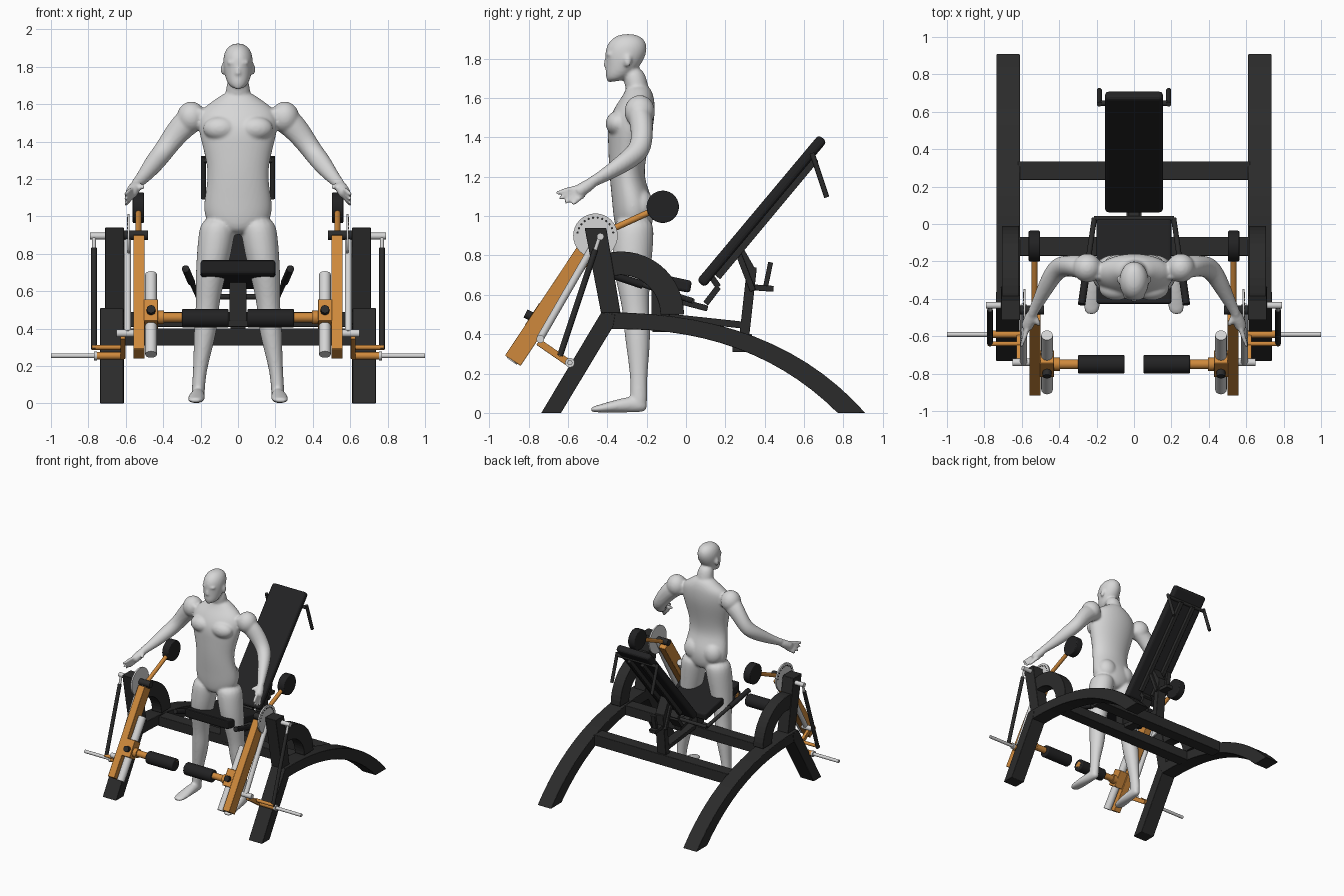
import bpy, bmesh, math
from mathutils import Vector, Matrix

if "Cube" in bpy.data.objects:
    bpy.data.objects.remove(bpy.data.objects["Cube"])


def material(name, r, g, b):
    m = bpy.data.materials.new(name)
    m.use_nodes = True
    m.diffuse_color = (r, g, b, 1)
    m.node_tree.nodes["Principled BSDF"].inputs["Base Color"].default_value = (r, g, b, 1)
    return m


BLACK = material("black paint", .024, .024, .024)
PAD = material("black padding", .016, .016, .017)
ORANGE = material("orange paint", .62, .25, .045)
STEEL = material("light steel", .66, .66, .66)
SKIN = material("pale grey figure", .68, .68, .68)


def finish(name, bm, mat, mirror=False, bevel=0, smooth=True):
    bmesh.ops.recalc_face_normals(bm, faces=bm.faces)
    me = bpy.data.meshes.new(name)
    bm.to_mesh(me)
    bm.free()
    me.materials.append(mat)
    ob = bpy.data.objects.new(name, me)
    bpy.context.collection.objects.link(ob)
    if smooth:
        bpy.ops.object.select_all(action='DESELECT')
        ob.select_set(True)
        bpy.context.view_layer.objects.active = ob
        bpy.ops.object.shade_smooth_by_angle(angle=math.radians(35))
    if bevel:
        mod = ob.modifiers.new("soft edges", 'BEVEL')
        mod.width, mod.segments, mod.limit_method = bevel, 3, 'ANGLE'
    if mirror:
        ob.modifiers.new("other side", 'MIRROR')
    return ob


def frame(p, q):
    """Matrix whose z runs from p to q, x staying sideways, centred between them."""
    p, q = Vector(p), Vector(q)
    d = (q - p).normalized()
    side = Vector((0, 1, 0)) if abs(d.x) > .9 else Vector((1, 0, 0))
    v = d.cross(side).normalized()
    u = v.cross(d)
    m = Matrix((u, v, d)).transposed().to_4x4()
    m.translation = (p + q) / 2
    return m, (q - p).length


def bar(name, p, q, w, h, mat=BLACK, mirror=False, bevel=.004):
    m, length = frame(p, q)
    bm = bmesh.new()
    bmesh.ops.create_cube(bm, size=1, matrix=m @ Matrix.Diagonal((w, h, length, 1)))
    return finish(name, bm, mat, mirror, bevel, False)


def rod(name, p, q, r, mat=STEEL, mirror=True, bevel=0, sides=24):
    m, length = frame(p, q)
    bm = bmesh.new()
    bmesh.ops.create_cone(bm, cap_ends=True, segments=sides, radius1=r, radius2=r, depth=length, matrix=m)
    return finish(name, bm, mat, mirror, bevel)


def prism(name, pts, x0, x1, mat=BLACK, mirror=True, bevel=.004):
    """Side outline of (y, z) points pushed from x0 to x1."""
    bm = bmesh.new()
    face = bm.faces.new([bm.verts.new((x0, y, z)) for y, z in pts])
    ext = bmesh.ops.extrude_face_region(bm, geom=[face])["geom"]
    bmesh.ops.translate(bm, vec=(x1 - x0, 0, 0), verts=[v for v in ext if isinstance(v, bmesh.types.BMVert)])
    return finish(name, bm, mat, mirror, bevel, False)


def bezier(a, b, c, n=14):
    a, b, c = Vector(a), Vector(b), Vector(c)
    return [tuple(a * (1 - i / n) ** 2 + b * 2 * (i / n) * (1 - i / n) + c * (i / n) ** 2) for i in range(n + 1)]


def arc(cy, cz, r, a0, a1, n=14):
    angles = [math.radians(a0 + (a1 - a0) * i / n) for i in range(n + 1)]
    return [(cy + r * math.cos(a), cz + r * math.sin(a)) for a in angles]


# Main frame
top = bezier((-.42, .51), (.45, .52), (.91, 0))
under = bezier((-.38, .425), (.33, .44), (.77, 0))
prism("rear_arch", top + under[::-1], .61, .735)
prism("front_leg", [(-.735, 0), (-.635, 0), (-.37, .44), (-.36, .5), (-.43, .51)], .612, .737)
prism("upright_post", [(-.43, .5), (-.33, .49), (-.405, .94), (-.515, .94)], .61, .71)
prism("curved_brace", arc(-.33, .5, .32, 0, 105) + arc(-.33, .5, .2, 105, 0), .615, .705)
bar("front_crossbar", (-.62, -.12, .45), (.62, -.12, .45), .1, .08)
bar("rear_crossbar", (-.62, .285, .355), (.62, .285, .355), .1, .09)
bar("centre_beam", (0, -.12, .49), (0, .3, .445), .08, .035)

# Seat and its handles
prism("seat_pad", [(-.43, .77), (.03, .67), (.02, .61), (-.42, .69)], -.2, .2, PAD, False, .015)
bar("seat_post", (0, -.13, .44), (0, -.13, .68), .09, .09)
bar("seat_rail", (0, -.08, .58), (0, .11, .53), .06, .03)
rod("side_handle", (.212, .03, .57), (.28, -.43, .72), .014, BLACK)
rod("side_handle_grip", (.25, -.22, .65), (.28, -.43, .72), .02, PAD)
rod("handle_crossbar", (-.215, .03, .57), (.215, .03, .57), .014, BLACK, False)

# Backrest and its support
bar("backrest_pad", (0, .075, .655), (0, .695, 1.395), .31, .055, PAD, bevel=.02)
bar("backrest_rail", (.06, .16, .69), (.06, .66, 1.29), .03, .035, mirror=True)
bar("lower_bracket", (0, .1, .555), (0, .165, .64), .09, .03)
bar("lower_bracket_end", (0, .165, .64), (0, .13, .69), .09, .03)
rod("upper_crossbar", (-.185, .645, 1.3), (.185, .645, 1.3), .014, BLACK, False)
rod("backrest_handle", (.185, .64, 1.32), (.185, .715, 1.095), .013, BLACK)
bar("support_post", (0, .295, .38), (0, .335, .74), .08, .05)
bar("support_elbow", (0, .335, .72), (0, .255, .86), .08, .04)
bar("adjuster_arm", (0, .31, .64), (0, .445, .63), .06, .03)
bar("adjuster_lever", (0, .4, .62), (0, .43, .765), .04, .025)
bar("adjuster_strut", (.05, .27, .8), (.05, .34, .62), .02, .03, mirror=True)

# Swinging arms with pivot disc and counterweight
bar("swing_arm", (.53, -.88, .265), (.53, -.475, .875), .06, .095, ORANGE, True)
rod("pivot_disc", (.58, -.46, .9), (.592, -.46, .9), .113, STEEL, sides=32)
for i, (y, z) in enumerate(arc(-.46, .9, .092, 10, 170, 11)):
    rod("disc_hole_%d" % i, (.59, y, z), (.594, y, z), .006, BLACK, sides=8)
rod("pivot_shaft", (.48, -.46, .9), (.64, -.46, .9), .025, BLACK)
rod("counterweight_rod", (.532, -.46, .895), (.532, -.13, 1.045), .016, ORANGE)
rod("counterweight", (.503, -.118, 1.047), (.563, -.118, 1.047), .082, PAD, bevel=.006, sides=40)
rod("slide_tube", (.465, -.885, .262), (.465, -.595, .69), .031)
bar("slide_carriage", (.465, -.785, .42), (.465, -.71, .535), .075, .085, ORANGE, True)
rod("carriage_knob", (.465, -.755, .475), (.465, -.815, .505), .023, BLACK)
rod("roller_shaft", (.05, -.75, .46), (.45, -.75, .46), .026, ORANGE)
rod("roller_collar", (.395, -.75, .46), (.44, -.75, .46), .036, ORANGE)
rod("foam_roller", (.05, -.75, .455), (.3, -.75, .455), .05, PAD, bevel=.008)

# Linkage and weight pegs
rod("link_rod", (.59, -.74, .38), (.59, -.44, .9), .019)
rod("link_joint", (.56, -.74, .375), (.65, -.74, .375), .02)
rod("damper", (.77, -.64, .29), (.77, -.46, .83), .015, BLACK)
rod("damper_piston", (.77, -.46, .83), (.77, -.435, .905), .01)
rod("damper_pin", (.69, -.435, .895), (.79, -.435, .895), .018)
bar("weight_lever", (.615, -.75, .36), (.615, -.59, .25), .025, .035, ORANGE, True)
rod("lever_bar", (.61, -.64, .3), (.78, -.64, .3), .013, ORANGE)
rod("lever_sleeve", (.61, -.59, .255), (.76, -.59, .255), .02, ORANGE)
rod("weight_peg", (.75, -.59, .255), (1, -.59, .255), .013)
rod("peg_stop", (.755, -.59, .255), (.77, -.59, .255), .024)

# Standing figure: limbs lofted from rings, then fused
body = bmesh.new()


def loft(stations, axis=(0, 0, 1), flip=1):
    axis = Vector(axis).normalized()
    u = Vector((1, 0, 0)) if abs(axis.x) < .1 else axis.orthogonal().normalized()
    v = axis.cross(u)
    rings = []
    for x, y, z, a, b in stations:
        ring = []
        for k in range(16):
            t = k * math.tau / 16
            p = Vector((x, y, z)) + u * a * math.cos(t) + v * b * math.sin(t)
            ring.append(body.verts.new((p.x * flip, p.y, p.z)))
        rings.append(ring)
    for r, s in zip(rings, rings[1:]):
        for k in range(16):
            body.faces.new((r[k], r[k - 1], s[k - 1], s[k]))
    body.faces.new(rings[0])
    body.faces.new(rings[-1][::-1])


def blob(x, y, z, a, b, c):
    bmesh.ops.create_uvsphere(body, u_segments=16, v_segments=10, radius=1,
                              matrix=Matrix.Translation((x, y, z)) @ Matrix.Diagonal((a, b, c, 1)))


def chain(points, flip):
    pts = [Vector(p[:3]) for p in points]
    loft([(*p[:3], p[3], p[3]) for p in points], pts[-1] - pts[0], flip)


# torso, neck and head
loft([(0, -.27, .9, .1, .08), (0, -.265, .98, .185, .105), (0, -.27, 1.08, .188, .108), (0, -.3, 1.18, .165, .088),
      (0, -.3, 1.28, .168, .095), (0, -.29, 1.38, .195, .108), (0, -.28, 1.48, .22, .122),
      (0, -.255, 1.57, .21, .1), (0, -.24, 1.62, .13, .075), (0, -.245, 1.67, .065, .055)])
loft([(0, -.23, 1.58, .08, .06), (0, -.25, 1.65, .066, .06), (0, -.27, 1.76, .06, .06)])
loft([(0, -.37, 1.682, .03, .03), (0, -.345, 1.71, .058, .066), (0, -.32, 1.76, .074, .088), (0, -.307, 1.82, .082, .108),
      (0, -.3, 1.87, .078, .105), (0, -.295, 1.908, .056, .076), (0, -.295, 1.925, .02, .03)])
loft([(0, -.405, 1.755, .018, .018), (0, -.4, 1.77, .015, .02), (0, -.395, 1.815, .009, .015)])
blob(0, -.395, 1.725, .026, .015, .01)
blob(0, -.385, 1.695, .024, .02, .016)

for s in (1, -1):
    # head and torso details
    blob(s * .083, -.295, 1.785, .009, .02, .033)
    blob(s * .032, -.39, 1.822, .028, .018, .009)
    blob(s * .095, -.345, 1.47, .095, .065, .065)
    blob(s * .085, -.235, 1.05, .085, .075, .09)
    # leg and foot
    loft([(.1, -.265, 1, .095, .1), (.115, -.268, .9, .1, .108), (.135, -.275, .75, .09, .1), (.155, -.265, .62, .074, .08),
          (.163, -.255, .52, .062, .068), (.172, -.247, .41, .064, .068), (.186, -.242, .3, .052, .057),
          (.205, -.24, .17, .036, .042), (.212, -.24, .08, .036, .045), (.214, -.24, .02, .034, .042)], flip=s)
    loft([(.212, -.195, .035, .03, .03), (.214, -.26, .046, .036, .045), (.22, -.36, .034, .045, .033),
          (.226, -.44, .022, .048, .02), (.228, -.487, .016, .03, .013)], (0, -1, 0), s)
    # arm
    blob(s * .25, -.235, 1.53, .08, .08, .085)
    chain([(.17, -.24, 1.55, .07), (.26, -.235, 1.52, .076), (.335, -.225, 1.44, .065), (.4, -.225, 1.345, .055),
           (.445, -.285, 1.29, .055), (.495, -.38, 1.225, .042), (.535, -.46, 1.18, .03), (.55, -.49, 1.165, .033)], s)
    # hand
    chain([(.535, -.46, 1.18, .027), (.555, -.505, 1.15, .034), (.57, -.545, 1.125, .034), (.578, -.56, 1.115, .028)], s)
    for y, z, ty, tz in ((-.575, 1.14, -.665, 1.115), (-.57, 1.125, -.65, 1.085),
                         (-.56, 1.11, -.62, 1.062), (-.54, 1.1, -.58, 1.055)):
        chain([(.565, y + .03, z + .01, .014), (.59, (y + ty) / 2, (z + tz) / 2, .013), (.607, ty, tz, .01)], s)
    chain([(.545, -.48, 1.165, .018), (.52, -.515, 1.165, .016), (.503, -.55, 1.15, .012)], s)

figure = finish("standing_figure", body, SKIN)
figure.modifiers.new("round", 'SUBSURF').levels = 2
figure.modifiers["round"].render_levels = 2
fuse = figure.modifiers.new("fuse", 'REMESH')
fuse.mode, fuse.voxel_size, fuse.use_smooth_shade = 'VOXEL', .009, True
soften = figure.modifiers.new("soften", 'SMOOTH')
soften.factor, soften.iterations = .5, 4
